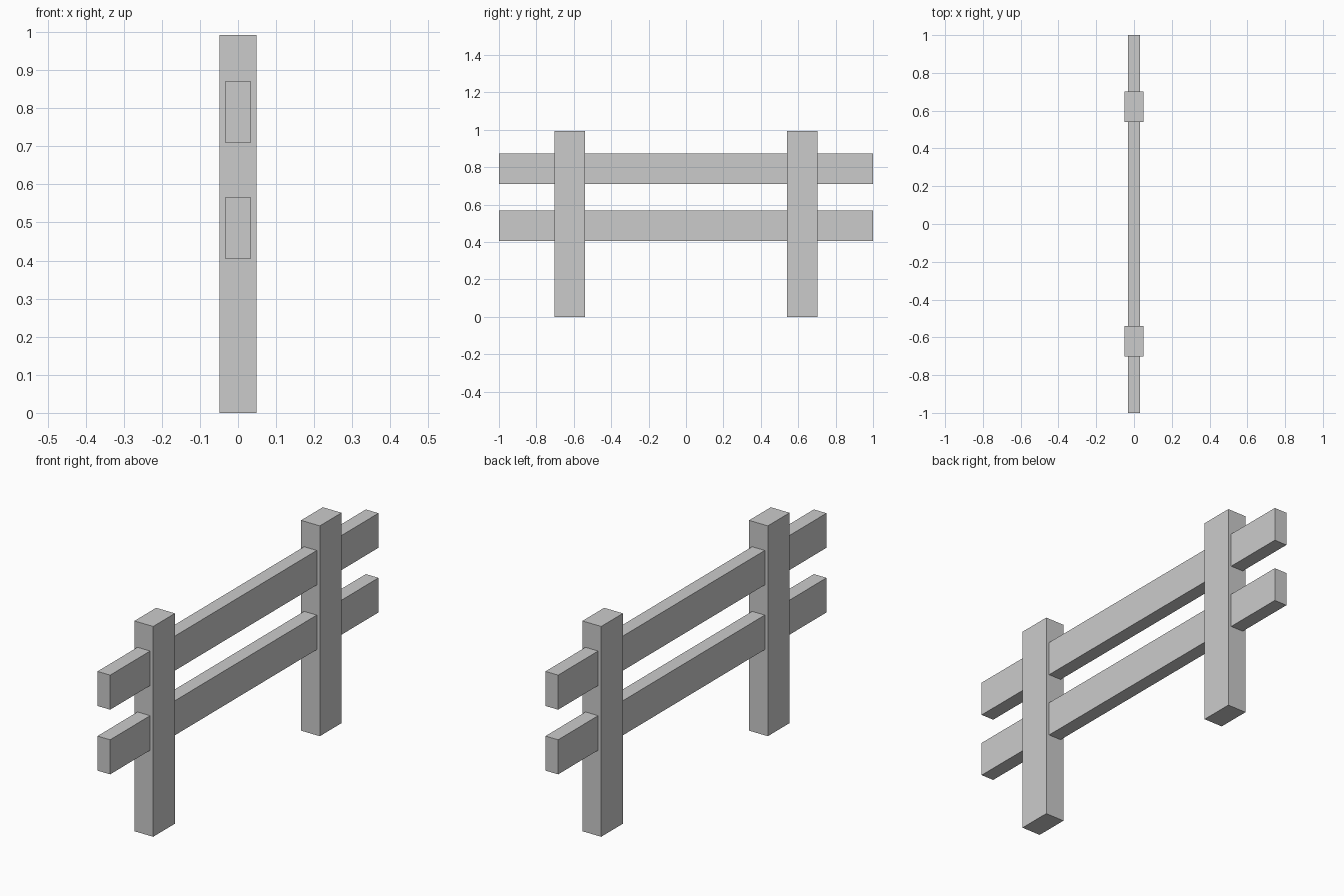
import bpy

if "Cube" in bpy.data.objects:
    bpy.data.objects.remove(bpy.data.objects["Cube"])


def box(name, x, y, z):
    """Box spanning the given (min, max) ranges."""
    spans = (x, y, z)
    bpy.ops.mesh.primitive_cube_add(size=1, location=[(a + b) / 2 for a, b in spans])
    obj = bpy.context.object
    obj.name = name
    obj.scale = [b - a for a, b in spans]
    bpy.ops.object.transform_apply(location=False, rotation=False, scale=True)
    return obj


# Two upright posts
for side, y in (("left", -0.621), ("right", 0.621)):
    box(f"{side}_post", (-0.049, 0.049), (y - 0.081, y + 0.081), (0, 0.992))

# Two long rails running through the posts
for level, z in (("lower", (0.404, 0.567)), ("upper", (0.709, 0.872))):
    box(f"{level}_rail", (-0.033, 0.033), (-1, 1), z)
